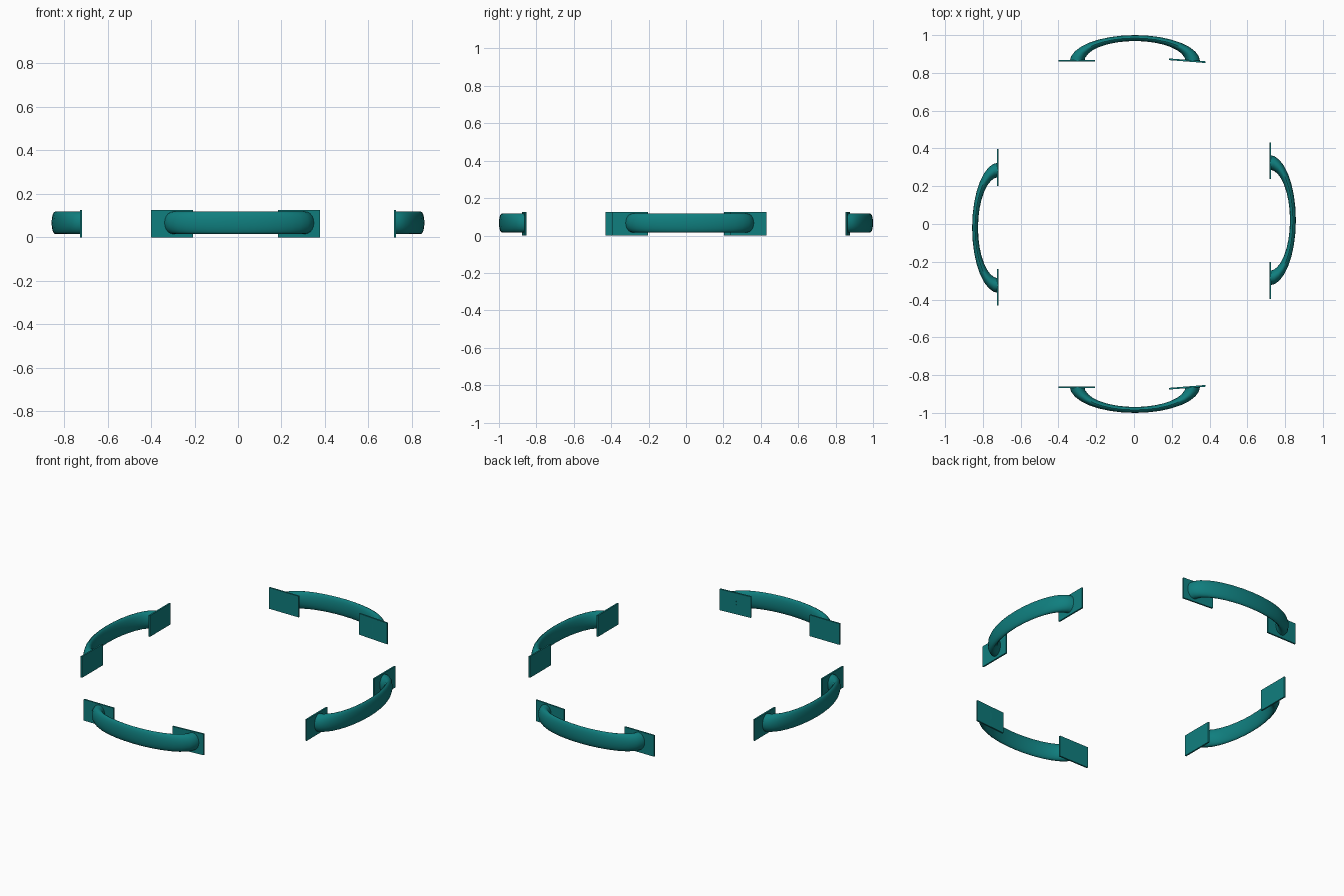
import bpy, bmesh, math
from mathutils import Matrix, Vector

if "Cube" in bpy.data.objects:
    bpy.data.objects.remove(bpy.data.objects["Cube"])

teal = bpy.data.materials.new("teal_paint")
teal.diffuse_color = (0.005, 0.21, 0.21, 1)
teal.use_nodes = True
teal.node_tree.nodes["Principled BSDF"].inputs["Base Color"].default_value = teal.diffuse_color

PLATE_W, PLATE_T, PLATE_H = 0.194, 0.009, 0.125
BAR_Z, BAR_H = 0.067, 0.051
OUT_R, IN_R = 0.345, 0.268
DEPTH = 0.14


def finish(bm, name, matrix, smooth):
    bm.transform(matrix)
    bmesh.ops.recalc_face_normals(bm, faces=bm.faces)
    mesh = bpy.data.meshes.new(name)
    bm.to_mesh(mesh)
    bm.free()
    mesh.materials.append(teal)
    obj = bpy.data.objects.new(name, mesh)
    bpy.context.collection.objects.link(obj)
    if smooth:
        bpy.ops.object.select_all(action='DESELECT')
        obj.select_set(True)
        bpy.context.view_layer.objects.active = obj
        bpy.ops.object.shade_smooth_by_angle(angle=math.radians(40))


def grip(name, cx, base, matrix, steps=16, sides=20):
    # half of a flattened ring, bowing out towards -y
    bm = bmesh.new()
    mid, rad = (OUT_R + IN_R) / 2, (OUT_R - IN_R) / 2
    rings = []
    for i in range(steps + 1):
        t = math.pi * i / steps
        ring = []
        for j in range(sides):
            a = 2 * math.pi * j / sides
            r = mid + rad * math.cos(a)
            ring.append(bm.verts.new((cx + r * math.cos(t),
                                      -base - r * math.sin(t) * DEPTH / OUT_R,
                                      BAR_Z + BAR_H * math.sin(a))))
        rings.append(ring)
    for a, b in zip(rings, rings[1:]):
        for j in range(sides):
            k = (j + 1) % sides
            bm.faces.new((a[j], a[k], b[k], b[j]))
    bm.faces.new(rings[0])
    bm.faces.new(rings[-1])
    finish(bm, name, matrix, True)


def plate(name, cx, base, tilt, matrix):
    bm = bmesh.new()
    bmesh.ops.create_cube(bm, size=1)
    bm.transform(Matrix.Translation((cx, -base, PLATE_H / 2))
                 @ Matrix.Rotation(tilt, 4, 'Z')
                 @ Matrix.Diagonal((PLATE_W, PLATE_T, PLATE_H, 1)))
    finish(bm, name, matrix, False)


# name, placement, distance of apex, grip centre, plate centres, right plate tilt
turn = math.pi / 2
handles = [
    ("front", Matrix.Identity(4), 1.0, 0.005, (-0.303, 0.281), math.radians(4.5)),
    ("back", Matrix.Diagonal((1, -1, 1, 1)), 1.0, 0.005, (-0.303, 0.281), math.radians(4.5)),
    ("right", Matrix.Rotation(turn, 4, 'Z'), 0.857, 0.02, (-0.299, 0.334), 0),
    ("left", Matrix.Rotation(-turn, 4, 'Z'), 0.857, 0.02, (-0.299, 0.334), 0),
]
for name, m, apex, centre, (p1, p2), tilt in handles:
    base = apex - DEPTH
    grip(name + "_handle_grip", centre, base, m)
    plate(name + "_handle_plate_a", p1, base + PLATE_T / 2, 0, m)
    plate(name + "_handle_plate_b", p2, base + PLATE_T / 2, tilt, m)
